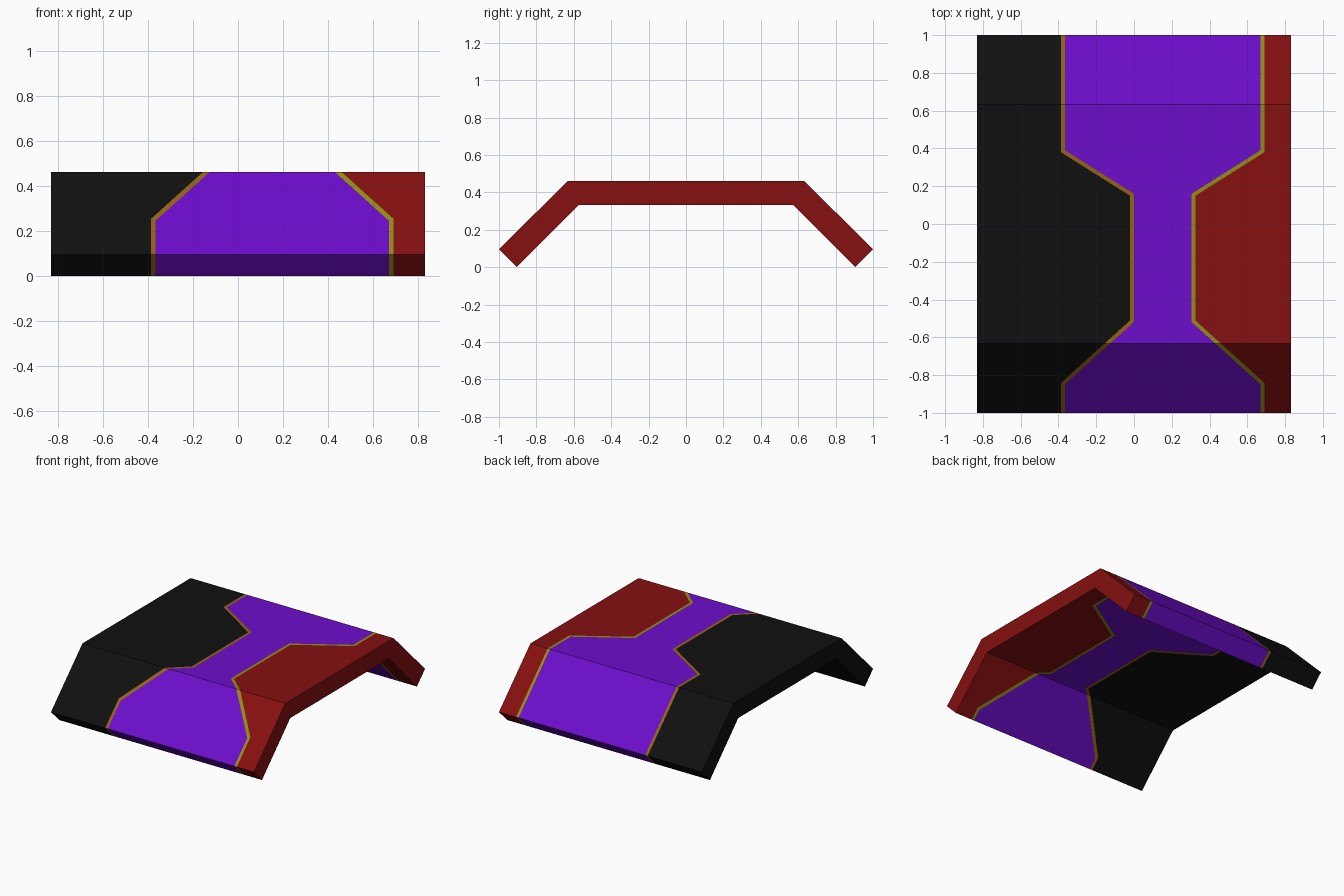
import bpy

if "Cube" in bpy.data.objects:
    bpy.data.objects.remove(bpy.data.objects["Cube"])

HALF = 0.83                     # half width along x
MID = 0.152                     # stripe centre line
OUTER = [(-1, 0.095), (-0.632, 0.462), (0.632, 0.462), (1, 0.095)]
INNER = [(-0.905, 0), (-0.575, 0.332), (0.575, 0.332), (0.905, 0)]


def lerp(points, t):
    for (a, b), (c, d) in zip(points, points[1:]):
        if t <= c:
            return b + (d - b) * (t - a) / (c - a)
    return points[-1][1]


def outline(w):
    """Half width of the stripe along y, offset outward by w."""
    up, low = 0.55 * w, 0.44 * w
    return [(-1, 0.528 + w), (-0.845 + low, 0.528 + w), (-0.515 + low, 0.163 + w),
            (0.155 - up, 0.163 + w), (0.385 - up, 0.528 + w), (1, 0.528 + w)]


wide, narrow = outline(0.01), outline(-0.01)
edges = [lambda y: -HALF,
         lambda y: MID - lerp(wide, y),
         lambda y: MID - lerp(narrow, y),
         lambda y: MID + lerp(narrow, y),
         lambda y: MID + lerp(wide, y),
         lambda y: HALF]

# Cross-section ring, with a row wherever an outline or the profile bends
bends = {p[0] for p in wide + narrow}


def rows(profile):
    lo, hi = profile[0][0], profile[-1][0]
    ys = sorted({y for y in bends if lo < y < hi} | {p[0] for p in profile})
    return [(y, lerp(profile, y)) for y in ys]


ring = rows(OUTER) + rows(INNER)[::-1]
n = len(ring)


def part(name, left, right, color, cap=None):
    verts = [(f(y), y, z) for f in (left, right) for y, z in ring]
    faces = [(i, n + i, n + (i + 1) % n, (i + 1) % n) for i in range(n)]
    if cap == 'left':
        faces.append(tuple(range(n)))
    if cap == 'right':
        faces.append(tuple(range(2 * n - 1, n - 1, -1)))
    mesh = bpy.data.meshes.new(name)
    mesh.from_pydata(verts, [], faces)
    mat = bpy.data.materials.new(name)
    mat.diffuse_color = (*color, 1)
    mat.use_nodes = True
    mat.node_tree.nodes["Principled BSDF"].inputs["Base Color"].default_value = mat.diffuse_color
    mesh.materials.append(mat)
    bpy.context.collection.objects.link(bpy.data.objects.new(name, mesh))


# Five coloured bands across the bent plate
part("dark_panel", edges[0], edges[1], (0.005, 0.005, 0.005), 'left')
part("left_trim", edges[1], edges[2], (0.30, 0.13, 0.006))
part("centre_stripe", edges[2], edges[3], (0.15, 0.004, 0.60))
part("right_trim", edges[3], edges[4], (0.30, 0.27, 0.006))
part("red_panel", edges[4], edges[5], (0.24, 0.005, 0.005), 'right')
